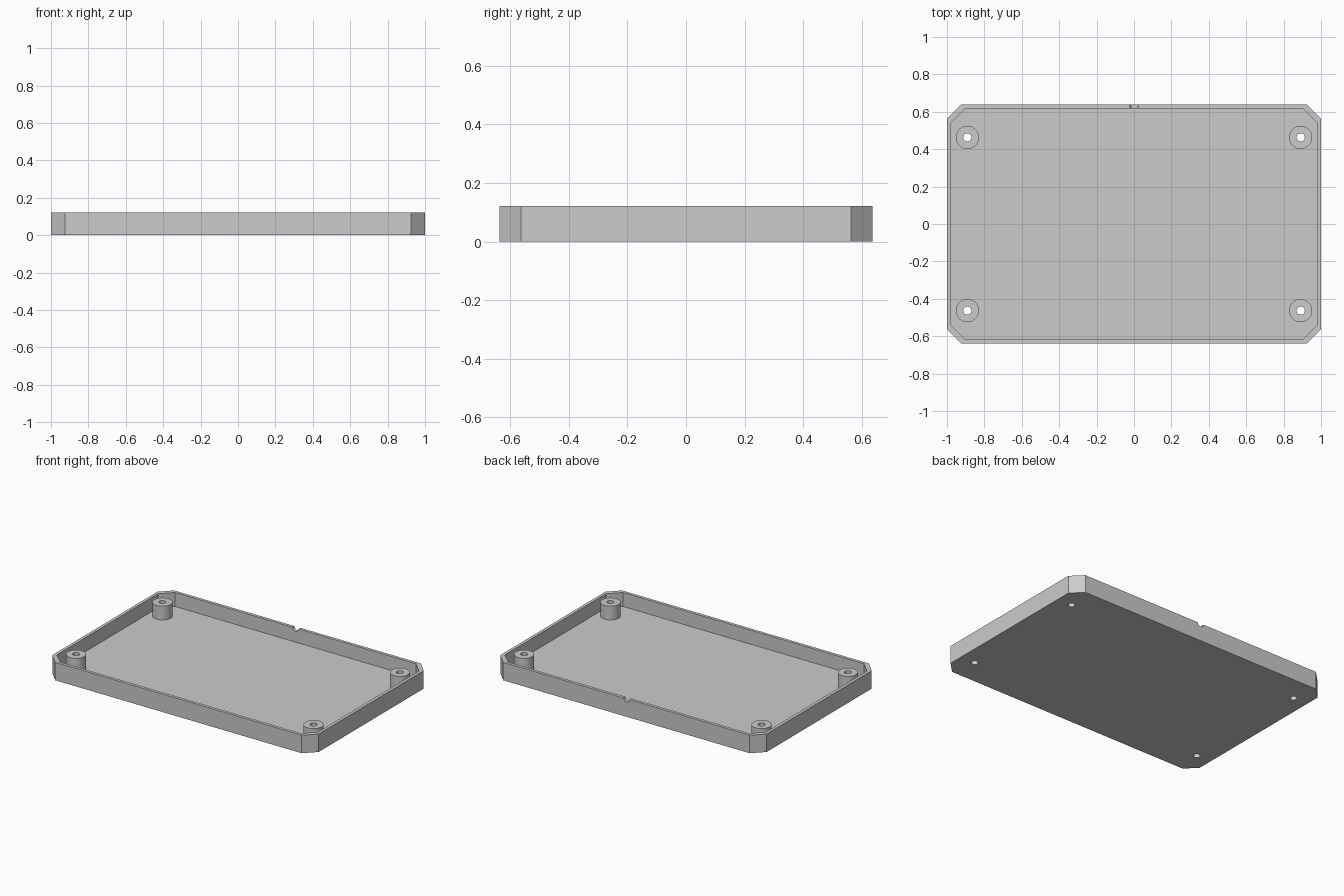
import bpy, bmesh
from mathutils import Matrix

cube = bpy.data.objects.get("Cube")
if cube:
    bpy.data.objects.remove(cube, do_unlink=True)

HALF_X, HALF_Y, HEIGHT = 1.0, 0.638, 0.122
CHAMFER, WALL, FLOOR = 0.075, 0.021, 0.027
POST_X, POST_Y, POST_R, HOLE_R = 0.891, 0.463, 0.062, 0.022

grey = bpy.data.materials.new("light grey plastic")
grey.use_nodes = True
grey.diffuse_color = (0.6, 0.6, 0.6, 1)
grey.node_tree.nodes["Principled BSDF"].inputs["Base Color"].default_value = (0.6, 0.6, 0.6, 1)


def add_object(name, bm):
    bmesh.ops.recalc_face_normals(bm, faces=bm.faces)
    mesh = bpy.data.meshes.new(name)
    bm.to_mesh(mesh)
    bm.free()
    mesh.materials.append(grey)
    obj = bpy.data.objects.new(name, mesh)
    bpy.context.collection.objects.link(obj)
    return obj


def chamfered_block(name, hx, hy, z0, z1):
    """Rectangular block with cut-off corners."""
    c = CHAMFER
    quarter = [(hx, hy - c), (hx - c, hy)]
    outline = (quarter + [(-x, y) for x, y in reversed(quarter)]
               + [(-x, -y) for x, y in quarter]
               + [(x, -y) for x, y in reversed(quarter)])
    bm = bmesh.new()
    base = bm.faces.new([bm.verts.new((x, y, z0)) for x, y in outline])
    top = bmesh.ops.extrude_face_region(bm, geom=[base])["geom"]
    bmesh.ops.translate(bm, vec=(0, 0, z1 - z0),
                        verts=[v for v in top if isinstance(v, bmesh.types.BMVert)])
    return add_object(name, bm)


def cylinder(name, radius, z0, z1, x, y):
    bm = bmesh.new()
    bmesh.ops.create_cone(bm, cap_ends=True, segments=48, radius1=radius, radius2=radius,
                          depth=z1 - z0, matrix=Matrix.Translation((x, y, (z0 + z1) / 2)))
    return add_object(name, bm)


def cut(obj, cutter):
    mod = obj.modifiers.new("cut", "BOOLEAN")
    mod.operation, mod.solver, mod.object = "DIFFERENCE", "EXACT", cutter
    bpy.context.view_layer.objects.active = obj
    bpy.ops.object.modifier_apply(modifier=mod.name)


def smooth(obj):
    bpy.ops.object.select_all(action="DESELECT")
    obj.select_set(True)
    bpy.context.view_layer.objects.active = obj
    bpy.ops.object.shade_smooth_by_angle()


# Open tray: chamfered block hollowed from above
tray = chamfered_block("tray", HALF_X, HALF_Y, 0, HEIGHT)
cavity = chamfered_block("cavity_cutter", HALF_X - WALL, HALF_Y - WALL, FLOOR, HEIGHT + 0.1)
cut(tray, cavity)

# Round cable notch in the back rim
bm = bmesh.new()
bmesh.ops.create_cone(bm, cap_ends=True, segments=32, radius1=0.022, radius2=0.022, depth=0.1,
                      matrix=Matrix.Translation((0, HALF_Y, HEIGHT)) @ Matrix.Rotation(1.5708, 4, "X"))
notch = add_object("notch_cutter", bm)
cut(tray, notch)
cutters = [cavity, notch]

# Corner screw posts, drilled through the floor
for side, sx in (("left", 1), ("right", -1)):
    for end, sy in (("front", -1), ("back", 1)):
        x, y = sx * POST_X, sy * POST_Y
        post = cylinder(f"{end}_{side}_post", POST_R, FLOOR / 2, HEIGHT - 0.002, x, y)
        drill = cylinder("drill_cutter", HOLE_R, -0.1, HEIGHT + 0.1, x, y)
        cut(tray, drill)
        cut(post, drill)
        smooth(post)
        cutters.append(drill)

smooth(tray)
for cutter in cutters:
    bpy.data.objects.remove(cutter, do_unlink=True)
